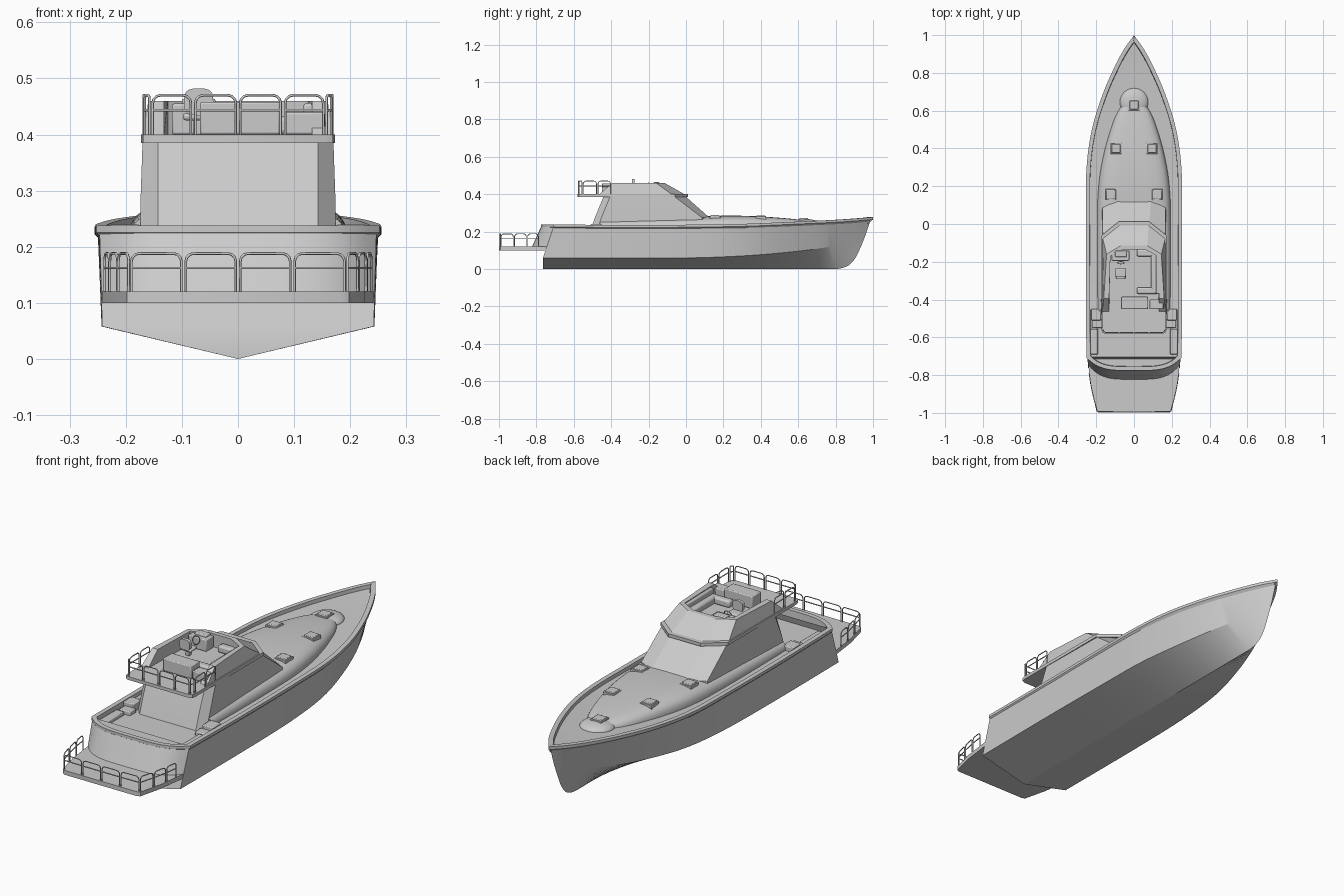
import bpy, bmesh, math
from mathutils import Vector

if "Cube" in bpy.data.objects:
    bpy.data.objects.remove(bpy.data.objects["Cube"])


def mesh(name, verts, faces, angle=30):
    me = bpy.data.meshes.new(name)
    me.from_pydata([tuple(v) for v in verts], [], faces)
    bm = bmesh.new()
    bm.from_mesh(me)
    bmesh.ops.remove_doubles(bm, verts=bm.verts, dist=1e-5)
    bmesh.ops.recalc_face_normals(bm, faces=bm.faces)
    bm.to_mesh(me)
    bm.free()
    ob = bpy.data.objects.new(name, me)
    bpy.context.collection.objects.link(ob)
    bpy.ops.object.select_all(action='DESELECT')
    bpy.context.view_layer.objects.active = ob
    ob.select_set(True)
    bpy.ops.object.shade_smooth_by_angle(angle=math.radians(angle))
    return ob


def loft(name, rows, closed=False, caps=False, ring=False, angle=30, extra=()):
    """Skin rows of points; closed joins each row, ring joins last row to first."""
    n, m = len(rows[0]), len(rows)
    faces = [(i % m * n + j, i % m * n + (j + 1) % n,
              (i + 1) % m * n + (j + 1) % n, (i + 1) % m * n + j)
             for i in range(m if ring else m - 1)
             for j in range(n if closed else n - 1)]
    if caps:
        faces += [tuple(range(n)), tuple(range((m - 1) * n, m * n))]
    return mesh(name, [p for r in rows for p in r], faces + list(extra), angle)


def spline(table, n=6):
    """Smooth interpolation through rows of numbers."""
    out = []
    for i in range(len(table) - 1):
        a, b, c, d = (table[max(0, min(len(table) - 1, i + k))] for k in (-1, 0, 1, 2))
        for s in range(n):
            t = s / n
            out.append([.5 * (2*q + (r-p)*t + (2*p-5*q+4*r-s_)*t*t + (3*q-p-3*r+s_)*t**3)
                        for p, q, r, s_ in zip(a, b, c, d)])
    return out + [list(table[-1])]


def mirror(half):
    """Half outline (x>0) from stern to bow -> full outline."""
    return list(half) + [(-p[0], *p[1:]) for p in reversed(half)]


def prism(name, outline, z0, z1):
    return loft(name, [[(x, y, z) for x, y in outline] for z in (z0, z1)], True, True)


def box(name, x, y, z, bevel=.004):
    """Box from (min, max) ranges with softened edges."""
    ob = prism(name, [(x[0], y[0]), (x[1], y[0]), (x[1], y[1]), (x[0], y[1])], *z)
    if bevel:
        mod = ob.modifiers.new("Bevel", 'BEVEL')
        mod.width, mod.segments = bevel, 2
    return ob


def rail(name, corners, z, h, r=.0024):
    """Row of rounded hoops with a middle bar along the plan points."""
    cu = bpy.data.curves.new(name, 'CURVE')
    cu.dimensions, cu.bevel_depth, cu.bevel_resolution = '3D', r, 1

    def line(pts):
        sp = cu.splines.new('POLY')
        sp.points.add(len(pts) - 1)
        for p, co in zip(sp.points, pts):
            p.co = (*co, 1)
    for a, b in zip(corners, corners[1:]):
        a, b = Vector((*a, z)), Vector((*b, z))
        d = (b - a).normalized()
        a, b, up = a + d * .004, b - d * .004, Vector((0, 0, 1))
        c = min(.014, (b - a).length / 3)
        arc = [(c * (1 - math.cos(t)), h - c + c * math.sin(t)) for t in (0, .5, 1.05, 1.57)]
        line([a] + [a + d*s + up*q for s, q in arc] + [b - d*s + up*q for s, q in arc[::-1]] + [b])
        line([a + up * h * .62, b + up * h * .62])
    ob = bpy.data.objects.new(name, cu)
    bpy.context.collection.objects.link(ob)


# Hull lines: sheer y,x,z / chine y,x,z / keel y,z
lines = spline([
    (-.705, .247, .235, -.765, .242, .058, -.765, 0),
    (-.3, .25, .232, -.3, .243, .058, -.3, 0),
    (.05, .25, .234, .05, .238, .06, .05, 0),
    (.3, .246, .238, .3, .222, .07, .3, 0),
    (.5, .218, .246, .5, .18, .085, .52, 0),
    (.68, .163, .254, .68, .125, .105, .7, 0),
    (.82, .103, .261, .81, .07, .128, .83, .004),
    (.92, .05, .268, .9, .027, .152, .9, .05),
    (.991, 0, .274, .96, 0, .18, .96, .18)])
rows = [[(r[1], r[0], r[2]), (r[4], r[3], r[5]), (0, r[6], max(0, r[7])),
         (-r[4], r[3], r[5]), (-r[1], r[0], r[2])] for r in lines]
loft("hull", rows, angle=20, extra=[(1, 2, 3), (0, 1, 3, 4)])

# Curved raked transom
us = [i / 12 for i in range(-12, 13)]
bow_out = [1 - abs(u) ** 4 for u in us]
stern = [(.247 * u, -.705 - .066 * k, .235) for u, k in zip(us, bow_out)]
loft("transom", [[(.243 * u, -.748 - .08 * k, .108) for u, k in zip(us, bow_out)], stern])

# Gunwale rim swept round the sheer outline
side = [(r[1], r[0], r[2]) for r in lines]
edge = [Vector(p) for p in side + [(-x, y, z) for x, y, z in side[-2::-1]] + stern[1:-1]]
ring = []
for i, p in enumerate(edge):
    d0 = (p - edge[i - 1]).xy.normalized()
    d1 = (edge[(i + 1) % len(edge)] - p).xy.normalized()
    n0, n1 = Vector((d0.y, -d0.x)), Vector((d1.y, -d1.x))
    n = (n0 + n1) / max(.5, 1 + n0.dot(n1))
    ring.append([(p.x + n.x * o, p.y + n.y * o, p.z + dz) for o, dz in
                 ((.005, -.01), (.005, .003), (-.016, .003), (-.018, -.034))])
loft("gunwale", ring, closed=True, ring=True)

# Decks
loft("main_deck", [[(x, r[0] - .012, r[2] - .014) for x in
     (-max(0, r[1] - .014), 0, max(0, r[1] - .014))] for r in lines if r[0] > -.47])
prism("cockpit_sole", [(-.235, -.44)] + [(x * .95, y + .01) for x, y, z in stern] + [(.235, -.44)],
      .19, .204)

# Rounded trunk cabin on the foredeck
trunk = []
for y, w, top in spline([(-.46, .192, .268), (0, .195, .278), (.2, .188, .285), (.35, .165, .283),
                         (.5, .125, .274), (.6, .085, .264), (.69, .02, .25)], 5):
    row = []
    for k in range(25):
        a = math.pi * k / 24
        c, s = math.cos(a), max(0, math.sin(a))
        row.append((w * math.copysign(abs(c) ** .57, c), y, .2 + (top - .2) * s ** .5))
    trunk.append(row)
loft("trunk_cabin", trunk, caps=True, angle=40)

# Foredeck dome and hatches
bpy.ops.mesh.primitive_uv_sphere_add(segments=32, ring_count=16, location=(0, .645, .238))
dome = bpy.context.object
dome.name, dome.scale = "foredeck_dome", (.075, .075, .028)
bpy.ops.object.shade_smooth()
for x, y, z in ((0, .63, .264), (.095, .4, .278), (-.095, .4, .278),
                (.125, .155, .28), (-.125, .155, .28)):
    box("hatch_base", (x - .029, x + .029), (y - .029, y + .029), (z - .015, z + .004), .002)
    box("hatch_lid", (x - .023, x + .023), (y - .023, y + .023), (z, z + .009), .003)

# Main cabin with raked windscreen
cabin = [[(*p, z) for p in mirror(half)] for z, half in (
    (.195, [(.143, -.515), (.174, -.48), (.168, .085), (.09, .125)]),
    (.275, [(.143, -.487), (.174, -.452), (.168, .085), (.09, .125)]),
    (.39, [(.143, -.44), (.17, -.405), (.165, -.065), (.08, -.005)]))]
loft("cabin", cabin, True, True, angle=15)

# Flybridge floor slab with front visor
prism("flybridge_floor", mirror([(.155, -.58), (.169, -.573), (.173, -.555),
                                 (.171, -.06), (.082, .012)]), .385, .4)

# Flybridge coaming: U-shaped wall, open aft
levels = [mirror([(*p, z) for p in half]) for z, half in (
    (.398, [(.168, -.465), (.166, -.075), (.078, -.005)]),
    (.46, [(.16, -.395), (.145, -.16), (.07, -.115)]),
    (.46, [(.132, -.395), (.125, -.17), (.06, -.135)]),
    (.398, [(.132, -.465), (.125, -.17), (.06, -.135)]))]
loft("flybridge_coaming", list(zip(*levels)), True, True, angle=15)

# Flybridge seating
for y0, y1 in ((-.172, -.135), (-.37, -.335)):
    box("settee_end", (.015, .13), (y0, y1), (.4, .432), .008)
box("settee_side", (.09, .132), (-.37, -.135), (.4, .432), .008)
box("settee_back", (.116, .136), (-.37, -.16), (.4, .456), .006)
box("aft_cabinet", (-.068, .075), (-.45, -.385), (.4, .458))
box("aft_locker", (.082, .155), (-.45, -.4), (.4, .44))

# Helm console, wheel and seat
box("helm_console", (-.118, -.025), (-.195, -.14), (.4, .455))
box("helm_panel", (-.1, -.04), (-.175, -.14), (.45, .464))
bpy.ops.mesh.primitive_torus_add(major_radius=.018, minor_radius=.002, major_segments=24,
                                 minor_segments=6, location=(-.07, -.205, .447),
                                 rotation=(math.radians(70), 0, 0))
bpy.context.object.name = "steering_wheel"
box("helm_seat_post", (-.08, -.06), (-.27, -.25), (.4, .425), .002)
box("helm_seat", (-.098, -.042), (-.285, -.235), (.425, .438), .005)
back = [(-.07 + .026 * math.copysign(abs(math.cos(a)) ** .6, math.cos(a)),
         .458 + .024 * math.copysign(abs(math.sin(a)) ** .6, math.sin(a)))
        for a in (math.tau * k / 24 for k in range(24))]
loft("helm_seat_back", [[(x, y, z) for x, z in back] for y in (-.29, -.275)], True, True)

# Cockpit steps and side seats
for s in (1, -1):
    def xr(a, b):
        return tuple(sorted((a * s, b * s)))
    box("side_step", xr(.175, .228), (-.51, -.45), (.2, .24))
    box("side_step_low", xr(.165, .222), (-.55, -.505), (.2, .222))
    box("cockpit_seat", xr(.19, .23), (-.69, -.555), (.2, .22))

# Swim platform
prism("swim_platform", mirror([(.185, -.999), (.198, -.992), (.225, -.88), (.242, -.745)]), .1, .12)

# Railings
rail("platform_rail", mirror([(.238, -.785), (.229, -.85), (.214, -.92), (.194, -.992), (.097, -.994)])[:5]
     + [(0, -.994)] + [(-.097, -.994), (-.194, -.992), (-.214, -.92), (-.229, -.85), (-.238, -.785)],
     .12, .068)
fly = [(.168, -.4), (.168, -.475), (.168, -.553), (.156, -.575), (.08, -.575)]
rail("flybridge_rail", fly + [(0, -.575)] + [(-x, y) for x, y in reversed(fly)], .4, .07)
